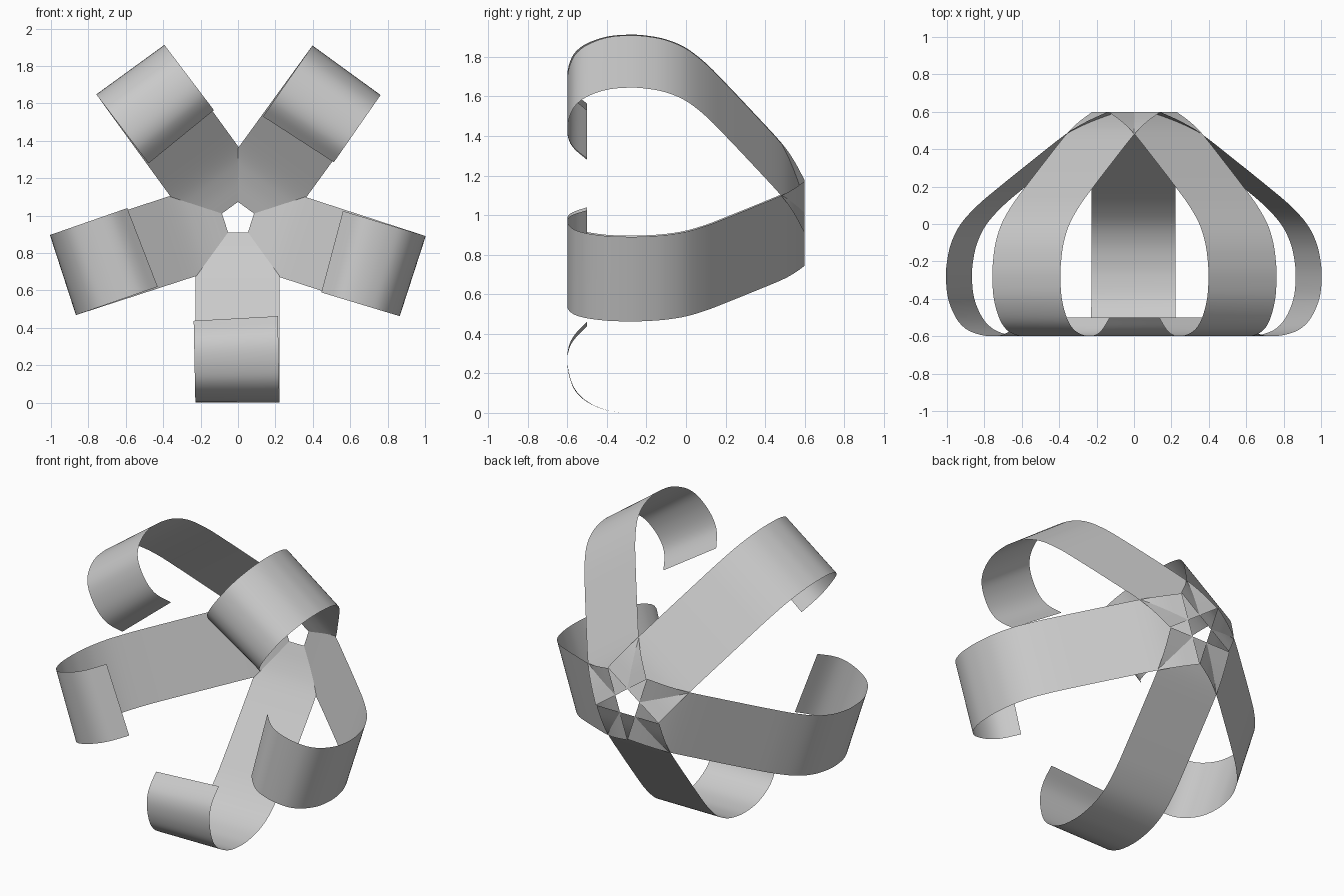
import bpy, math
from mathutils import Vector

if "Cube" in bpy.data.objects:
    bpy.data.objects.remove(bpy.data.objects["Cube"])

CENTRE_Z = 0.983
X0, X1 = -0.228, 0.222      # ribbon edges
STEPS, ACROSS = 5, 4

# side profile of the lowest ribbon: (y, z), hub to curled tip
PROFILE = [(0.6, 0.91), (0.545, 0.785), (0.48, 0.673), (0.34, 0.485), (0.2, 0.302),
           (0.1, 0.178), (0.0, 0.083), (-0.1, 0.03), (-0.2, 0.006), (-0.29, 0.0),
           (-0.4, 0.013), (-0.5, 0.057), (-0.56, 0.115), (-0.59, 0.19),
           (-0.6, 0.27), (-0.59, 0.335), (-0.56, 0.388), (-0.5, 0.45)]


def smooth_path(pts):
    p = [Vector(q) for q in pts]
    p = [2 * p[0] - p[1]] + p + [2 * p[-1] - p[-2]]
    out = []
    for i in range(1, len(p) - 2):
        a, b, c, d = p[i - 1:i + 3]
        for s in range(STEPS):
            t = s / STEPS
            out.append(0.5 * (2 * b + (c - a) * t + (2 * a - 5 * b + 4 * c - d) * t**2
                              + (3 * b - a - 3 * c + d) * t**3))
    return out + [p[-2]]


def ribbon(name, angle):
    path = smooth_path(PROFILE)
    ca, sa = math.cos(angle), math.sin(angle)
    verts, faces = [], []
    for i, (y, z) in enumerate(path):
        # the curled tip drifts slightly sideways
        t = min(1, z / 0.45) if y < -0.29 else 0
        for j in range(ACROSS + 1):
            x = X0 + (X1 - X0) * j / ACROSS
            r = z + x * 0.055 * t - CENTRE_Z
            x -= 0.009 * t
            verts.append((x * ca - r * sa, y, CENTRE_Z + x * sa + r * ca))
    n = ACROSS + 1
    for i in range(len(path) - 1):
        for j in range(ACROSS):
            k = i * n + j
            faces.append((k, k + 1, k + n + 1, k + n))
    me = bpy.data.meshes.new(name)
    me.from_pydata(verts, [], faces)
    me.shade_smooth()
    ob = bpy.data.objects.new(name, me)
    bpy.context.collection.objects.link(ob)


# five ribbons around the hub
for k in range(5):
    ribbon(f"ribbon_loop_{k + 1}", math.radians(72 * k))
